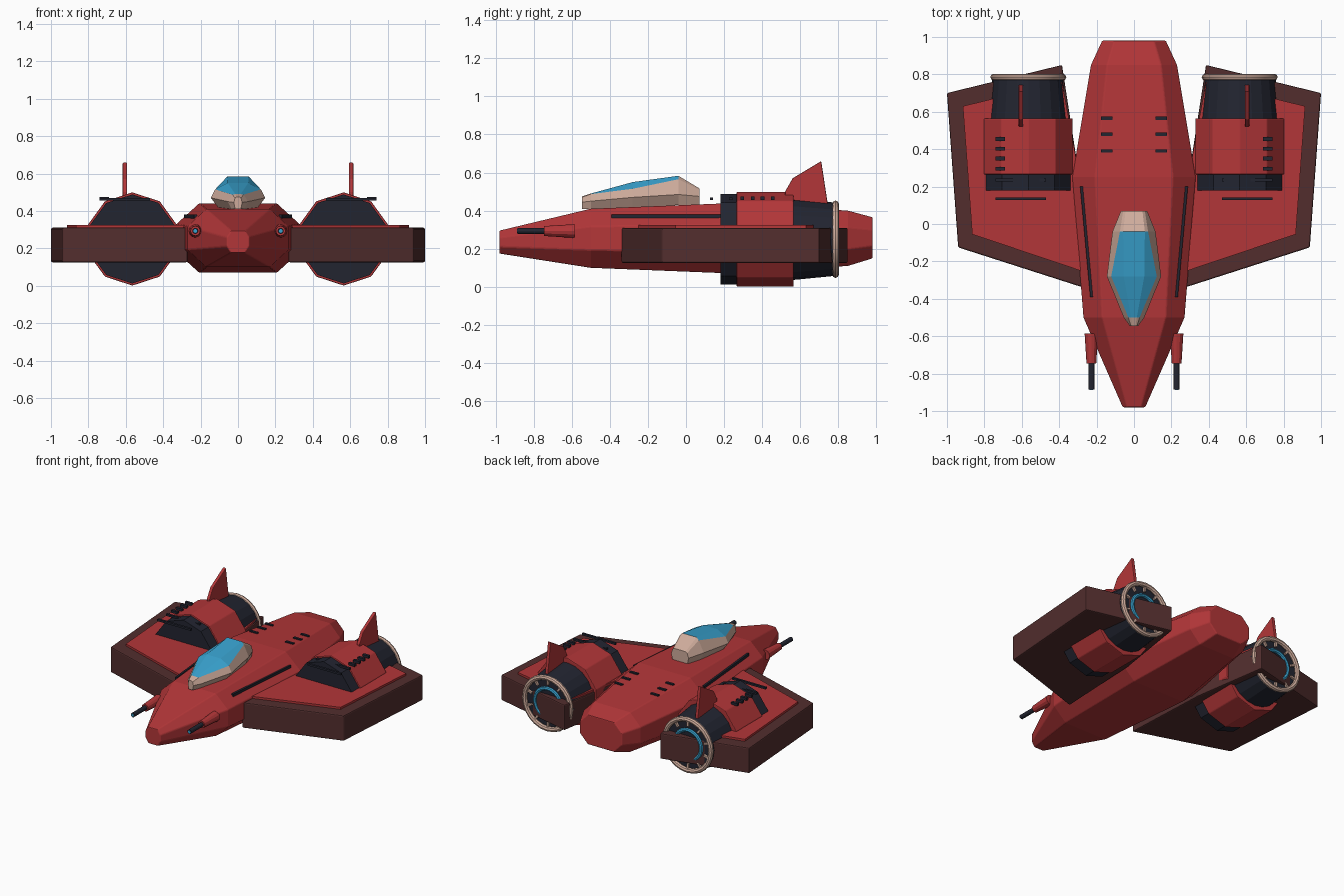
import bpy, bmesh, math

if "Cube" in bpy.data.objects:
    bpy.data.objects.remove(bpy.data.objects["Cube"])


def material(name, rgb):
    m = bpy.data.materials.new(name)
    m.diffuse_color = (*rgb, 1)
    m.use_nodes = True
    m.node_tree.nodes["Principled BSDF"].inputs["Base Color"].default_value = m.diffuse_color
    return m


RED = material("red paint", (0.45, 0.037, 0.04))
BROWN = material("dark brown red", (0.085, 0.027, 0.027))
DARK = material("dark metal", (0.016, 0.018, 0.03))
BEIGE = material("beige trim", (0.62, 0.41, 0.33))
BLUE = material("blue glass", (0.04, 0.36, 0.62))


def loft(name, rings, mats, rule=None, bevel=0):
    """Skin a row of rings and cap both ends; rule(ring, side) picks a material slot."""
    bm = bmesh.new()
    rows = [[bm.verts.new(p) for p in r] for r in rings]
    n = len(rows[0])
    for i in range(len(rows) - 1):
        for j in range(n):
            k = (j + 1) % n
            f = bm.faces.new((rows[i][j], rows[i][k], rows[i + 1][k], rows[i + 1][j]))
            f.material_index = rule(i, j) if rule else 0
    bm.faces.new(rows[0])
    bm.faces.new(rows[-1])
    bmesh.ops.recalc_face_normals(bm, faces=bm.faces[:])
    me = bpy.data.meshes.new(name)
    bm.to_mesh(me)
    bm.free()
    for m in mats:
        me.materials.append(m)
    ob = bpy.data.objects.new(name, me)
    bpy.context.collection.objects.link(ob)
    if bevel:
        b = ob.modifiers.new("bevel", 'BEVEL')
        b.width = bevel
        b.segments = 2
    return ob


def plate(name, outline, z0, z1, mat, bevel=0):
    return loft(name, [[(x, y, z) for x, y in outline] for z in (z0, z1)], [mat], bevel=bevel)


def box(name, x, y, z, sx, sy, sz, mat):
    o = [(x - sx / 2, y - sy / 2), (x + sx / 2, y - sy / 2),
         (x + sx / 2, y + sy / 2), (x - sx / 2, y + sy / 2)]
    return plate(name, o, z - sz / 2, z + sz / 2, mat)


def turned(name, x, z, profile, n, mat, bevel=0):
    """Faceted body along y from (y, radius) pairs, with a corner at the top."""
    rings = [[(x + r * math.sin(math.tau * k / n), y, z + r * math.cos(math.tau * k / n))
              for k in range(n)] for y, r in profile]
    return loft(name, rings, [mat], bevel=bevel)


def ring(name, x, y, z, major, minor, mat):
    bpy.ops.mesh.primitive_torus_add(location=(x, y, z), rotation=(math.pi / 2, 0, 0),
                                     major_radius=major, minor_radius=minor,
                                     major_segments=24, minor_segments=8)
    ob = bpy.context.object
    ob.name = name
    ob.data.materials.append(mat)
    bpy.ops.object.shade_smooth_by_angle()


# Fuselage: eight-sided sections
def hull_ring(y, w, z0, z1):
    c = (z1 - z0) * 0.3
    half = [(w * 0.63, z1), (w, z1 - c), (w, z0 + c), (w * 0.63, z0)]
    return [(x, y, z) for x, z in half] + [(-x, y, z) for x, z in reversed(half)]


loft("fuselage", [hull_ring(*s) for s in (
    (-0.98, 0.06, 0.175, 0.295), (-0.5, 0.27, 0.10, 0.41), (0.25, 0.33, 0.07, 0.44),
    (0.85, 0.23, 0.11, 0.40), (0.98, 0.17, 0.15, 0.365))], [RED], bevel=0.006)


# Canopy: beige tub with glass faces on top
def canopy_ring(y, *half):
    return [(x, y, z) for x, z in half] + [(-x, y, z) for x, z in reversed(half)]


loft("canopy", [
    canopy_ring(-0.545, (0.015, 0.41), (0.022, 0.445), (0.016, 0.47), (0.008, 0.475)),
    canopy_ring(-0.5, (0.035, 0.41), (0.055, 0.45), (0.03, 0.487), (0.015, 0.49)),
    canopy_ring(-0.28, (0.10, 0.41), (0.145, 0.47), (0.122, 0.515), (0.055, 0.55)),
    canopy_ring(-0.04, (0.09, 0.43), (0.115, 0.485), (0.075, 0.565), (0.058, 0.583)),
    canopy_ring(0.07, (0.06, 0.43), (0.07, 0.475), (0.058, 0.51), (0.045, 0.517)),
], [BEIGE, BLUE], rule=lambda i, j: int(i in (1, 2) and j in (2, 3, 4)))

for s in (-1, 1):
    side = "left" if s < 0 else "right"

    # Wing slab and the raised red panel on top
    wing = [(1.0, 0.70), (0.94, -0.125), (0.27, -0.34), (0.30, 0.30), (0.385, 0.85)]
    panel = [(0.915, 0.63), (0.865, -0.055), (0.27, -0.255), (0.30, 0.30), (0.385, 0.76)]
    plate(side + "_wing", [(s * x, y) for x, y in wing], 0.125, 0.31, BROWN, 0.008)
    plate(side + "_wing_panel", [(s * x, y) for x, y in panel], 0.305, 0.325, RED)

    # Engine: intake, cowl and tapered exhaust
    ex, ez = s * 0.565, 0.25
    turned(side + "_intake", ex, ez, [(0.18, 0.238), (0.28, 0.238)], 10, DARK)
    turned(side + "_cowl", ex, ez, [(0.265, 0.249), (0.565, 0.249)], 10, RED, 0.005)
    turned(side + "_exhaust", ex, ez, [(0.55, 0.215), (0.775, 0.193)], 20, DARK)
    ring(side + "_exhaust_ring", ex, 0.785, ez, 0.185, 0.018, BEIGE)
    ring(side + "_exhaust_glow", ex, 0.78, ez, 0.105, 0.014, BLUE)
    for k in range(10):
        a = math.tau * k / 10
        dx, dz = math.sin(a), math.cos(a)
        px, pz = dz * 0.007, -dx * 0.007
        spoke = [(ex + dx * r + px * t, ez + dz * r + pz * t)
                 for r, t in ((0.135, 1), (0.18, 1), (0.18, -1), (0.135, -1))]
        loft(side + "_exhaust_spoke", [[(x, y, z) for x, z in spoke] for y in (0.77, 0.79)], [BEIGE])

    # Tail fin on the engine
    fin = [(0.52, 0.44), (0.52, 0.50), (0.56, 0.57), (0.71, 0.66), (0.745, 0.43)]
    loft(side + "_fin", [[(s * x, y, z) for y, z in fin] for x in (0.593, 0.617)], [RED], bevel=0.005)

    # Engine vents and thin bars
    for y in (0.295, 0.35, 0.402, 0.455):
        box(side + "_cowl_vent", s * 0.715, y, 0.465, 0.05, 0.02, 0.018, DARK)
    for y in (0.135, 0.235):
        box(side + "_intake_bar", s * 0.605, y, 0.462, 0.27, 0.016, 0.014, DARK)

    # Fuselage side slot and top vents
    slot = [(0.274, 0.20), (0.288, 0.20), (0.234, -0.39), (0.22, -0.39)]
    plate(side + "_hull_slot", [(s * x, y) for x, y in slot], 0.355, 0.38, DARK)
    for y, z in ((0.39, 0.432), (0.48, 0.426), (0.565, 0.42)):
        box(side + "_hull_vent", s * 0.145, y, z, 0.062, 0.018, 0.014, DARK)

    # Nose gun: red housing, dark barrel, blue muzzle
    gx, gz = s * 0.228, 0.293
    turned(side + "_gun_housing", gx, gz, [(-0.745, 0.026), (-0.585, 0.036)], 12, RED)
    turned(side + "_gun_barrel", gx, gz, [(-0.885, 0.016), (-0.74, 0.016)], 12, DARK)
    turned(side + "_gun_muzzle", gx, gz, [(-0.888, 0.010), (-0.88, 0.010)], 12, BLUE)
